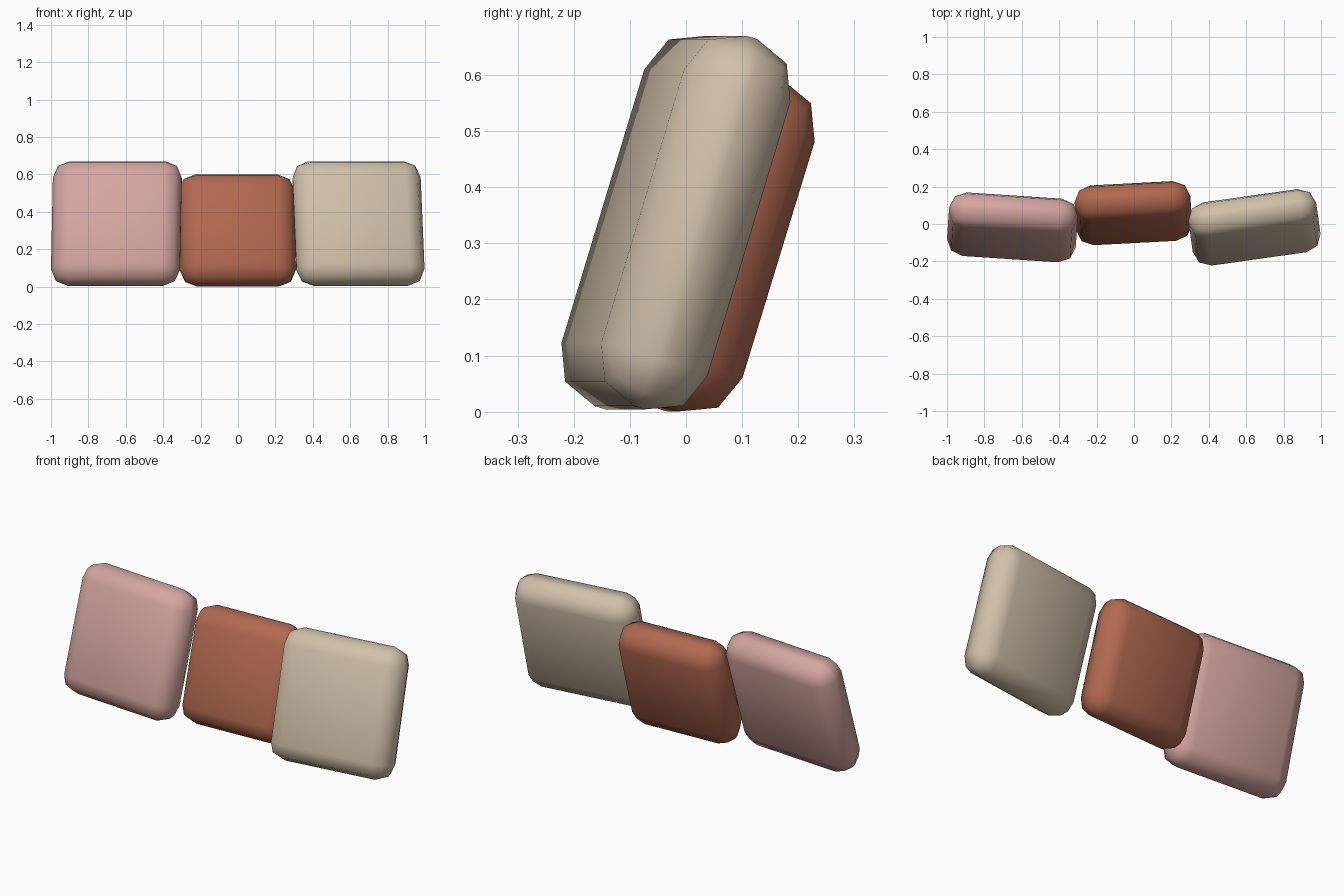
import bpy
from math import radians

cube = bpy.data.objects.get("Cube")
if cube:
    bpy.data.objects.remove(cube, do_unlink=True)

THICKNESS = 0.2
ROUNDING = 0.09
LEAN = radians(-17)


def make_material(name, rgb):
    mat = bpy.data.materials.new(name)
    mat.use_nodes = True
    color = (*rgb, 1.0)
    mat.diffuse_color = color
    mat.node_tree.nodes["Principled BSDF"].inputs["Base Color"].default_value = color
    return mat


def make_cushion(name, size, center, turn, mat):
    """Square padded cushion, leaning back and turned a little."""
    bpy.ops.mesh.primitive_cube_add(size=1)
    obj = bpy.context.object
    obj.name = name
    obj.scale = (size, THICKNESS, size)
    bpy.ops.object.transform_apply(location=False, rotation=False, scale=True)
    obj.location = center
    obj.rotation_euler = (LEAN, 0, radians(turn))
    obj.data.materials.append(mat)
    # Soft rounded edges
    bevel = obj.modifiers.new("rounded_edges", 'BEVEL')
    bevel.width = ROUNDING
    bevel.segments = 2
    bpy.ops.object.modifier_apply(modifier=bevel.name)
    bpy.ops.object.shade_smooth()
    return obj


pink = make_material("dusty_pink", (0.66, 0.38, 0.35))
terracotta = make_material("terracotta", (0.44, 0.14, 0.08))
beige = make_material("beige", (0.64, 0.53, 0.40))

# Two large outer cushions and a smaller one between, set back
make_cushion("right_cushion", 0.69, (-0.65, -0.018, 0.337), -3.8, pink)
make_cushion("middle_cushion", 0.62, (-0.004, 0.058, 0.3), 3, terracotta)
make_cushion("left_cushion", 0.69, (0.644, -0.018, 0.337), 8, beige)
